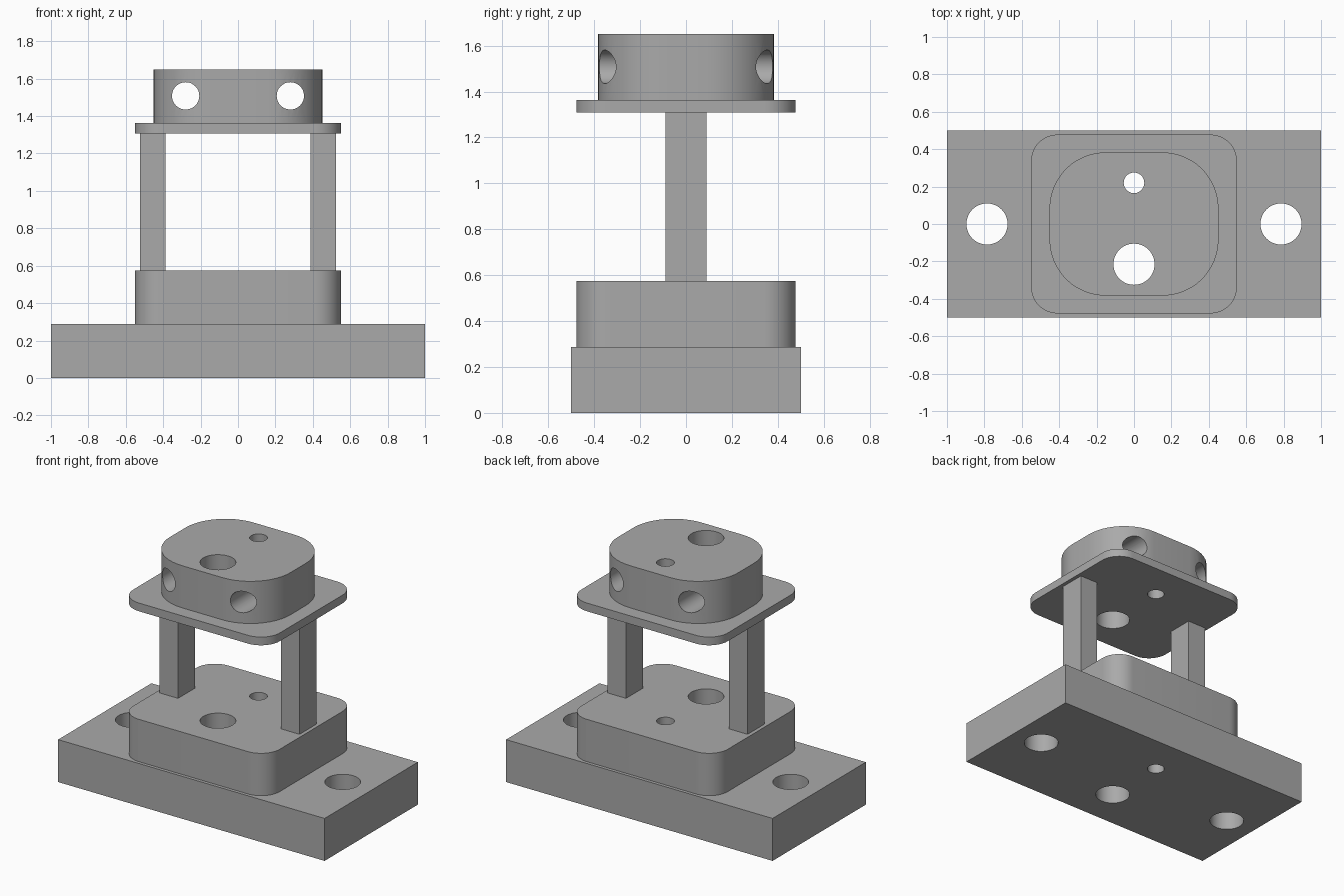
import bpy
import bmesh
from math import cos, sin, pi, radians
from mathutils import Matrix

if "Cube" in bpy.data.objects:
    bpy.data.objects.remove(bpy.data.objects["Cube"], do_unlink=True)

# Single grey material
grey = bpy.data.materials.new("plain grey")
grey.use_nodes = True
grey.diffuse_color = (0.4, 0.4, 0.4, 1)
grey.node_tree.nodes["Principled BSDF"].inputs["Base Color"].default_value = (0.4, 0.4, 0.4, 1)


def add_object(name, bm):
    mesh = bpy.data.meshes.new(name)
    bmesh.ops.recalc_face_normals(bm, faces=bm.faces)
    bm.to_mesh(mesh)
    bm.free()
    mesh.materials.append(grey)
    obj = bpy.data.objects.new(name, mesh)
    bpy.context.collection.objects.link(obj)
    return obj


def block(name, half_x, half_y, bottom, top, radius=0, centre_x=0, steps=12):
    """Upright block, with rounded vertical corners when radius is set."""
    bm = bmesh.new()
    outline = []
    for i, (sx, sy) in enumerate([(1, 1), (-1, 1), (-1, -1), (1, -1)]):
        for k in range(steps + 1 if radius else 1):
            a = pi / 2 * (i + k / steps)
            x = centre_x + sx * (half_x - radius) + radius * cos(a)
            y = sy * (half_y - radius) + radius * sin(a)
            outline.append(bm.verts.new((x, y, bottom)))
    face = bm.faces.new(outline)
    raised = bmesh.ops.extrude_face_region(bm, geom=[face])["geom"]
    verts = [g for g in raised if isinstance(g, bmesh.types.BMVert)]
    bmesh.ops.translate(bm, verts=verts, vec=(0, 0, top - bottom))
    return add_object(name, bm)


def drill(obj, location, radius, along_y=False):
    """Cut a round through hole, upright or running front to back."""
    bm = bmesh.new()
    turn = Matrix.Rotation(radians(90 if along_y else 0), 4, "X")
    bmesh.ops.create_cone(bm, cap_ends=True, segments=48, radius1=radius, radius2=radius,
                          depth=4, matrix=Matrix.Translation(location) @ turn)
    cutter = add_object("hole_cutter", bm)
    cutter.hide_render = True
    mod = obj.modifiers.new("hole", "BOOLEAN")
    mod.operation = "DIFFERENCE"
    mod.solver = "EXACT"
    mod.object = cutter
    bpy.context.view_layer.objects.active = obj
    bpy.ops.object.modifier_apply(modifier=mod.name)
    bpy.data.objects.remove(cutter, do_unlink=True)


# Stacked parts
base = block("base_slab", 1, 0.5, 0, 0.288)
pedestal = block("pedestal", 0.55, 0.478, 0.288, 0.575, 0.14)
plate = block("upper_plate", 0.55, 0.478, 1.308, 1.364, 0.14)
head = block("head_block", 0.452, 0.383, 1.364, 1.65, 0.3)

# Posts between pedestal and plate
for side, name in ((1, "left_post"), (-1, "right_post")):
    block(name, 0.069, 0.09, 0.575, 1.308, centre_x=side * 0.456)

# Two upright bores through the whole stack
for part in (base, pedestal, plate, head):
    drill(part, (0, -0.215, 1), 0.11)
    drill(part, (0, 0.22, 1), 0.055)

# Mounting holes in the base and cross holes in the head
for side in (-1, 1):
    drill(base, (side * 0.786, 0, 0), 0.11)
    drill(head, (side * 0.28, 0, 1.508), 0.073, along_y=True)

# Smooth the curved walls, keep the edges crisp
bpy.ops.object.select_all(action="DESELECT")
for part in (base, pedestal, plate, head):
    part.select_set(True)
bpy.context.view_layer.objects.active = head
bpy.ops.object.shade_smooth_by_angle(angle=radians(30))
